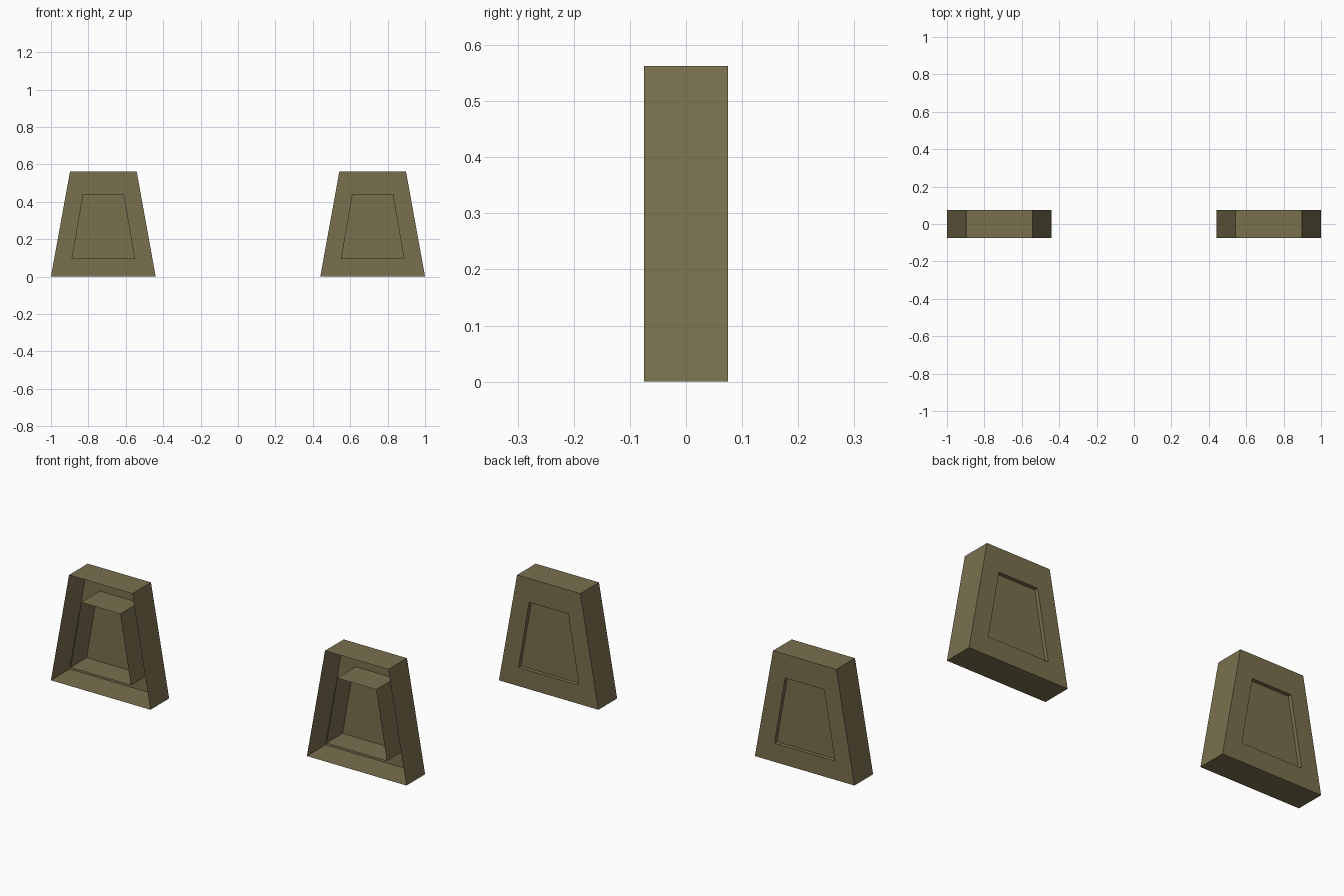
import bpy, bmesh

if "Cube" in bpy.data.objects:
    bpy.data.objects.remove(bpy.data.objects["Cube"])

# One flat olive-brown colour
mat = bpy.data.materials.new("olive brown")
mat.diffuse_color = (0.195, 0.162, 0.076, 1)
mat.use_nodes = True
mat.node_tree.nodes["Principled BSDF"].inputs["Base Color"].default_value = mat.diffuse_color

FRONT, BACK, PANEL = -0.075, 0.075, 0.055


def trapezoid(bm, cx, y, half_bottom, half_top, z0, z1):
    pts = [(-half_bottom, z0), (half_bottom, z0), (half_top, z1), (-half_top, z1)]
    return [bm.verts.new((cx + x, y, z)) for x, z in pts]


def bridge(bm, a, b):
    for i in range(4):
        j = (i + 1) % 4
        bm.faces.new((a[i], a[j], b[j], b[i]))


def block(name, cx):
    bm = bmesh.new()
    outer = (0.28, 0.178, 0.0, 0.563)
    inner = (0.17, 0.11, 0.095, 0.442)
    of, ob = (trapezoid(bm, cx, y, *outer) for y in (FRONT, BACK))
    inb, ip, inf = (trapezoid(bm, cx, y, *inner) for y in (BACK, PANEL, FRONT))
    bridge(bm, of, ob)    # outer walls, open at the front
    bridge(bm, ob, inb)   # back rim
    bridge(bm, inb, ip)   # shallow recess walls in the back
    bridge(bm, ip, inf)   # inner sleeve reaching to the open front
    bm.faces.new(ip)      # recessed panel
    me = bpy.data.meshes.new(name)
    bm.to_mesh(me)
    bm.free()
    me.materials.append(mat)
    bpy.context.collection.objects.link(bpy.data.objects.new(name, me))


block("left_block", -0.72)
block("right_block", 0.72)
